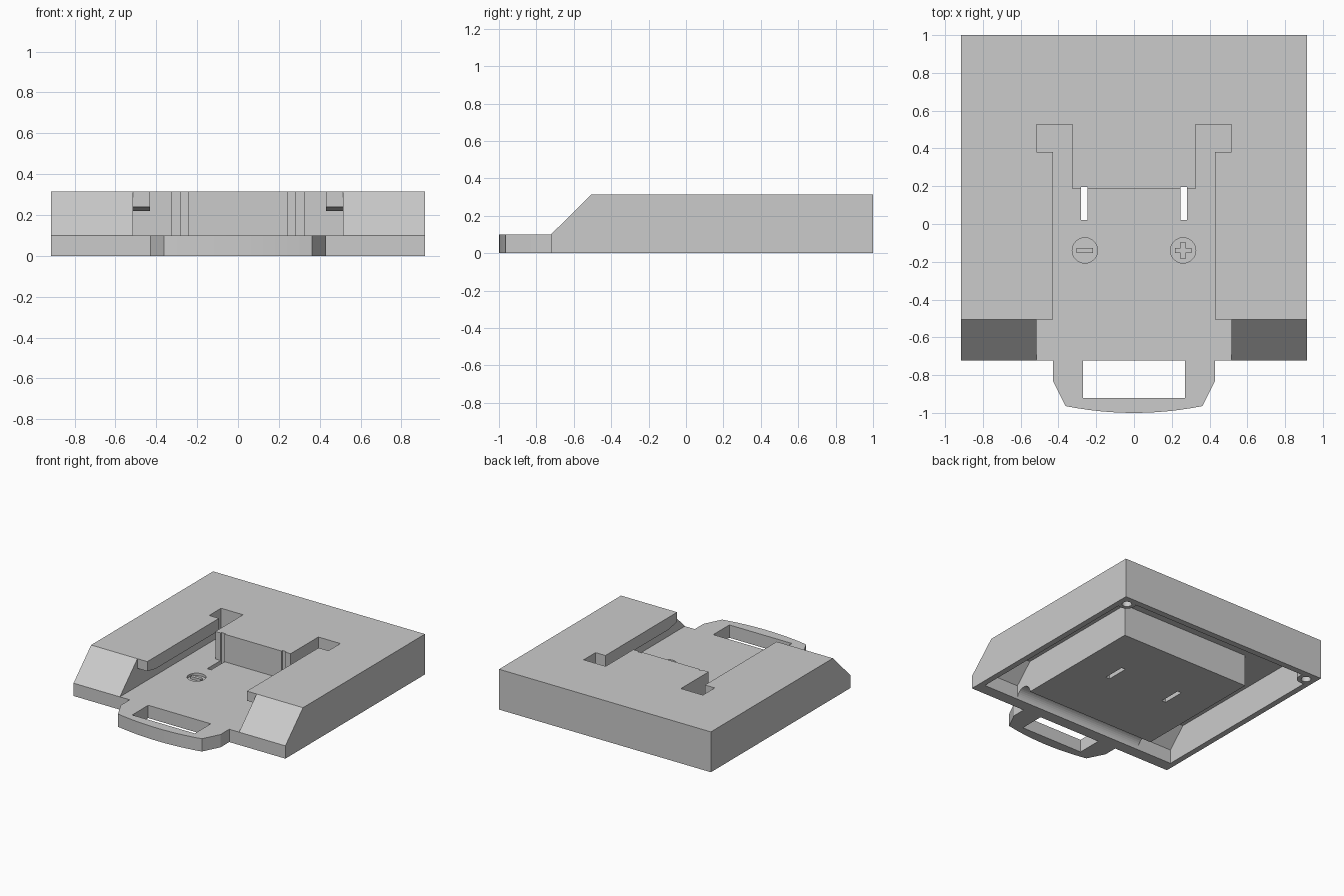
import bpy, bmesh, math
from mathutils import Vector

cube = bpy.data.objects.get("Cube")
if cube:
    bpy.data.objects.remove(cube)

grey = bpy.data.materials.new("plain grey plastic")
grey.use_nodes = True
grey.diffuse_color = (0.6, 0.6, 0.6, 1)
grey.node_tree.nodes["Principled BSDF"].inputs["Base Color"].default_value = (0.6, 0.6, 0.6, 1)


def prism(name, pts, lo, hi, axis="z"):
    """Extrude an outline: (x, y) along z, or (y, z) along x."""
    place = (lambda a, b, c: Vector((a, b, c))) if axis == "z" else (lambda a, b, c: Vector((c, a, b)))
    bm = bmesh.new()
    face = bm.faces.new([bm.verts.new(place(a, b, lo)) for a, b in pts])
    ext = bmesh.ops.extrude_face_region(bm, geom=[face])
    verts = [v for v in ext["geom"] if isinstance(v, bmesh.types.BMVert)]
    bmesh.ops.translate(bm, verts=verts, vec=place(0, 0, hi - lo))
    bmesh.ops.recalc_face_normals(bm, faces=bm.faces)
    mesh = bpy.data.meshes.new(name)
    bm.to_mesh(mesh)
    bm.free()
    mesh.materials.append(grey)
    obj = bpy.data.objects.new(name, mesh)
    bpy.context.collection.objects.link(obj)
    return obj


def rect(x0, x1, y0, y1):
    return [(x0, y0), (x1, y0), (x1, y1), (x0, y1)]


def circle(x, y, r, n=32):
    return [(x + r * math.cos(math.tau * i / n), y + r * math.sin(math.tau * i / n)) for i in range(n)]


def mirrored(half):
    """Complete an outline given for its +x half."""
    return half + [(-x, y) for x, y in reversed(half)]


def combine(target, tool, operation="DIFFERENCE"):
    mod = target.modifiers.new("combine", "BOOLEAN")
    mod.operation, mod.solver, mod.object = operation, "EXACT", tool
    deps = bpy.context.evaluated_depsgraph_get()
    mesh = bpy.data.meshes.new_from_object(target.evaluated_get(deps))
    target.modifiers.clear()
    target.data = mesh
    bpy.data.objects.remove(tool)


TOP, FLOOR, FRONT = 0.315, 0.1, -0.722
CEILING, INNER_X, INNER_Y = 0.25, 0.87, 0.952

# Housing with sloped front
body = prism("housing", [(FRONT, 0), (1, 0), (1, TOP), (-0.505, TOP), (FRONT, FLOOR)], -0.915, 0.915, "x")

# Sliding channel with entry notches
combine(body, prism("channel_cutter", mirrored([
    (0.515, -0.8), (0.515, -0.505), (0.43, -0.505), (0.43, 0.38),
    (0.515, 0.38), (0.515, 0.527), (0.325, 0.527), (0.325, 0.185)]), FLOOR, 0.4))

# Undercuts below the rails, ramped at the front
for lo, hi in ((0.4, 0.515), (-0.515, -0.4)):
    combine(body, prism("undercut_cutter", [
        (-0.55, FLOOR), (0.45, FLOOR), (0.45, 0.22), (-0.4, 0.22),
        (-0.505, 0.24), (-0.55, 0.24)], lo, hi, "x"))

# Hollow underside: thin-walled side pockets with sloped fronts, joined behind the channel
pocket = [(-0.63, -0.1), (INNER_Y, -0.1), (INNER_Y, CEILING), (-0.49, CEILING), (-0.63, 0.11)]
for lo, hi in ((0.565, INNER_X), (-INNER_X, -0.565)):
    combine(body, prism("pocket_cutter", pocket, lo, hi, "x"))
combine(body, prism("back_pocket_cutter", rect(-0.7, 0.7, 0.57, INNER_Y), -0.1, CEILING))

# Rounded groove under the front edge
combine(body, prism("groove_cutter", circle(-0.56, 0, 0.07), -INNER_X, INNER_X, "x"))

for side in (-1, 1):
    # Screw boss and hole in the back corner
    x, y = 0.84 * side, 0.922
    combine(body, prism("screw_boss", circle(x, y, 0.065), 0, 0.28), "UNION")
    combine(body, prism("screw_cutter", circle(x, y, 0.035), -0.1, 0.2))
    # Contact slot and polarity recess
    x = 0.2625 * side
    combine(body, prism("slot_cutter", rect(x - 0.017, x + 0.017, 0.02, 0.196), -0.1, 0.4))
    combine(body, prism("recess_cutter", circle(0.26 * side, -0.14, 0.067, 48), 0.08, 0.2))

# Raised polarity marks
w, t, cy = 0.044, 0.013, -0.14
prism("minus_mark", rect(-0.26 - w, -0.26 + w, cy - t, cy + t), 0.08, FLOOR)
plus = [(w, -t), (w, t), (t, t), (t, w), (-t, w), (-t, t),
        (-w, t), (-w, -t), (-t, -t), (-t, -w), (t, -w), (t, -t)]
prism("plus_mark", [(0.26 + a, cy + b) for a, b in plus], 0.08, FLOOR)

# Pull handle with a bowed front edge
arc = [(0.362 * (1 - i / 6), -0.964 - 0.036 * (1 - (1 - i / 6) ** 2)) for i in range(6)]
half = [(0.27, -0.92), (0.27, FRONT), (0.43, FRONT), (0.43, -0.83)] + arc
outline = half + [(0, -1)] + [(-x, y) for x, y in reversed(half)]
prism("pull_handle", outline, 0, FLOOR)
